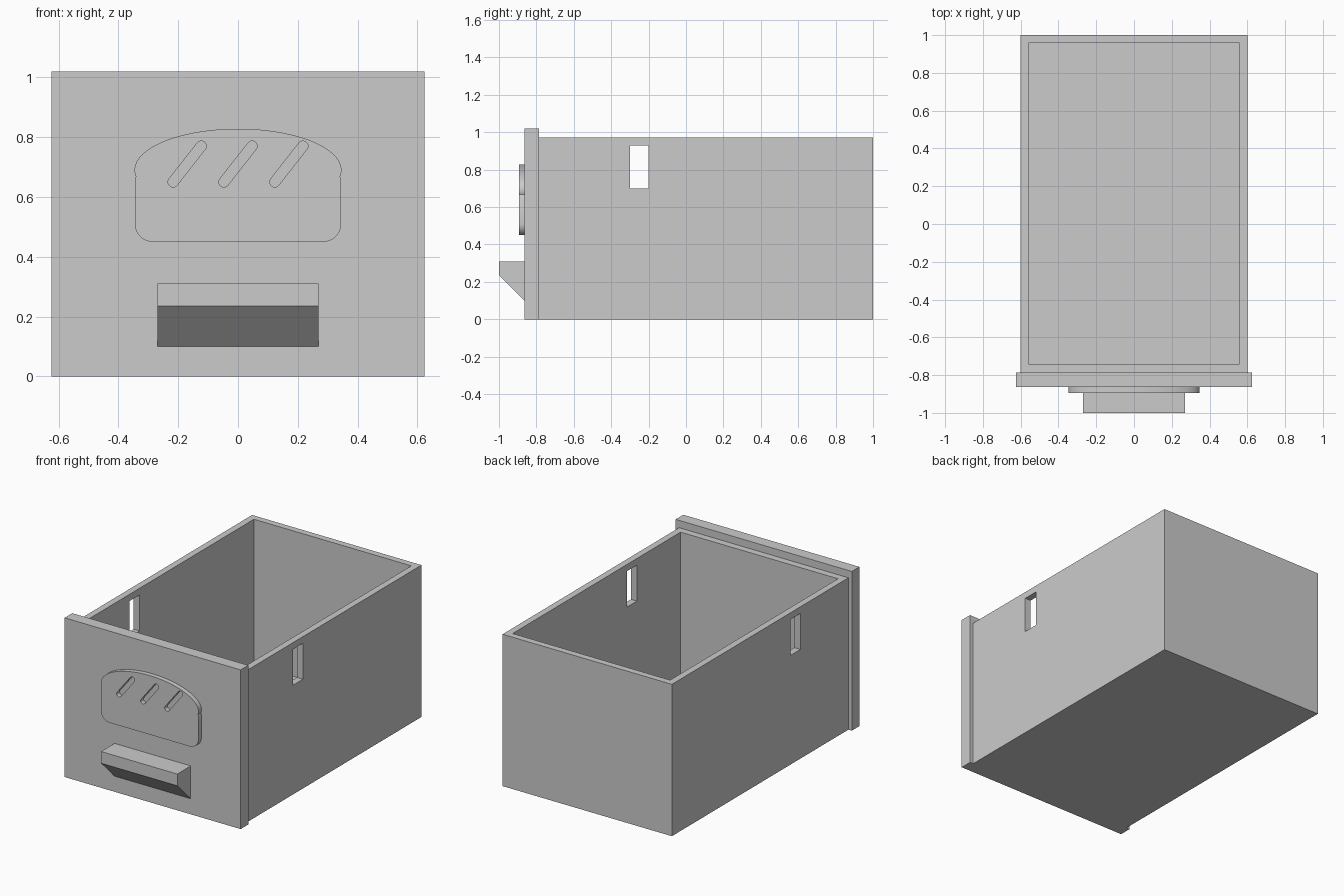
import bpy, math
from math import sin, cos, radians

if "Cube" in bpy.data.objects:
    bpy.data.objects.remove(bpy.data.objects["Cube"], do_unlink=True)

grey = bpy.data.materials.new("light_grey")
grey.use_nodes = True
colour = (0.6, 0.6, 0.6, 1)
grey.diffuse_color = colour
grey.node_tree.nodes["Principled BSDF"].inputs["Base Color"].default_value = colour


def add_mesh(name, verts, faces):
    mesh = bpy.data.meshes.new(name)
    mesh.from_pydata(verts, [], faces)
    mesh.materials.append(grey)
    obj = bpy.data.objects.new(name, mesh)
    bpy.context.collection.objects.link(obj)
    return obj


def prism(name, profile, x):
    """Sweep a counter-clockwise (y, z) profile from -x to x."""
    n = len(profile)
    verts = [(s * x, y, z) for s in (-1, 1) for y, z in profile]
    faces = [list(range(n))[::-1], list(range(n, 2 * n))]
    faces += [(i, (i + 1) % n, (i + 1) % n + n, i + n) for i in range(n)]
    return add_mesh(name, verts, faces)


def box(name, x, y0, y1, z0, z1):
    return prism(name, [(y0, z0), (y1, z0), (y1, z1), (y0, z1)], x)


def cut(target, cutter):
    cutter.hide_render = True
    mod = target.modifiers.new("cut", "BOOLEAN")
    mod.operation = "DIFFERENCE"
    mod.solver = "EXACT"
    mod.object = cutter
    bpy.context.view_layer.objects.active = target
    bpy.ops.object.modifier_apply(modifier=mod.name)
    bpy.data.objects.remove(cutter, do_unlink=True)


def arc(cx, cz, rx, rz, a0, a1, steps):
    angles = [radians(a0 + (a1 - a0) * i / steps) for i in range(steps + 1)]
    return [(cx + rx * cos(a), cz + rz * sin(a)) for a in angles]


# Open box with a window in each side wall
drawer_body = box("drawer_body", 0.6, -0.787, 1, 0, 0.973)
cut(drawer_body, box("cavity", 0.558, -0.742, 0.958, 0.042, 1.2))
cut(drawer_body, box("windows", 0.8, -0.3, -0.2, 0.7, 0.93))

# Front panel and wedge handle
box("front_panel", 0.624, -0.864, -0.787, 0, 1.02)
prism("handle", [(-0.864, 0.1), (-0.864, 0.31), (-1, 0.31), (-1, 0.235)], 0.27)

# Bread loaf relief: rounded base, domed crust, three slanted slots
outline = arc(0.285, 0.51, 0.06, 0.06, -90, 0, 10)
outline += [(0.345, 0.66), (0.341, 0.668)]
outline += arc(0, 0.69, 0.346, 0.138, -6, 186, 64)
outline += [(-0.341, 0.668), (-0.345, 0.66)]
outline += arc(-0.285, 0.51, 0.06, 0.06, 180, 270, 10)
loops = [outline]
tilt = math.degrees(math.atan2(0.12, 0.094))
for cx in (-0.17, 0, 0.17):
    loops.append(arc(cx + 0.047, 0.77, 0.017, 0.017, tilt - 90, tilt + 90, 10)
                 + arc(cx - 0.047, 0.65, 0.017, 0.017, tilt + 90, tilt + 270, 10))

curve = bpy.data.curves.new("loaf_relief", "CURVE")
curve.dimensions = "2D"
curve.fill_mode = "BOTH"
curve.extrude = 0.015
curve.materials.append(grey)
for points in loops:
    spline = curve.splines.new("POLY")
    spline.points.add(len(points) - 1)
    for p, (x, z) in zip(spline.points, points):
        p.co = (x, z, 0, 1)
    spline.use_cyclic_u = True
loaf = bpy.data.objects.new("loaf_relief", curve)
bpy.context.collection.objects.link(loaf)
loaf.location = (0, -0.879, 0)
loaf.rotation_euler = (radians(90), 0, 0)
bpy.ops.object.select_all(action="DESELECT")
loaf.select_set(True)
bpy.context.view_layer.objects.active = loaf
bpy.ops.object.convert(target="MESH")
bpy.ops.object.shade_smooth_by_angle(angle=radians(30))
